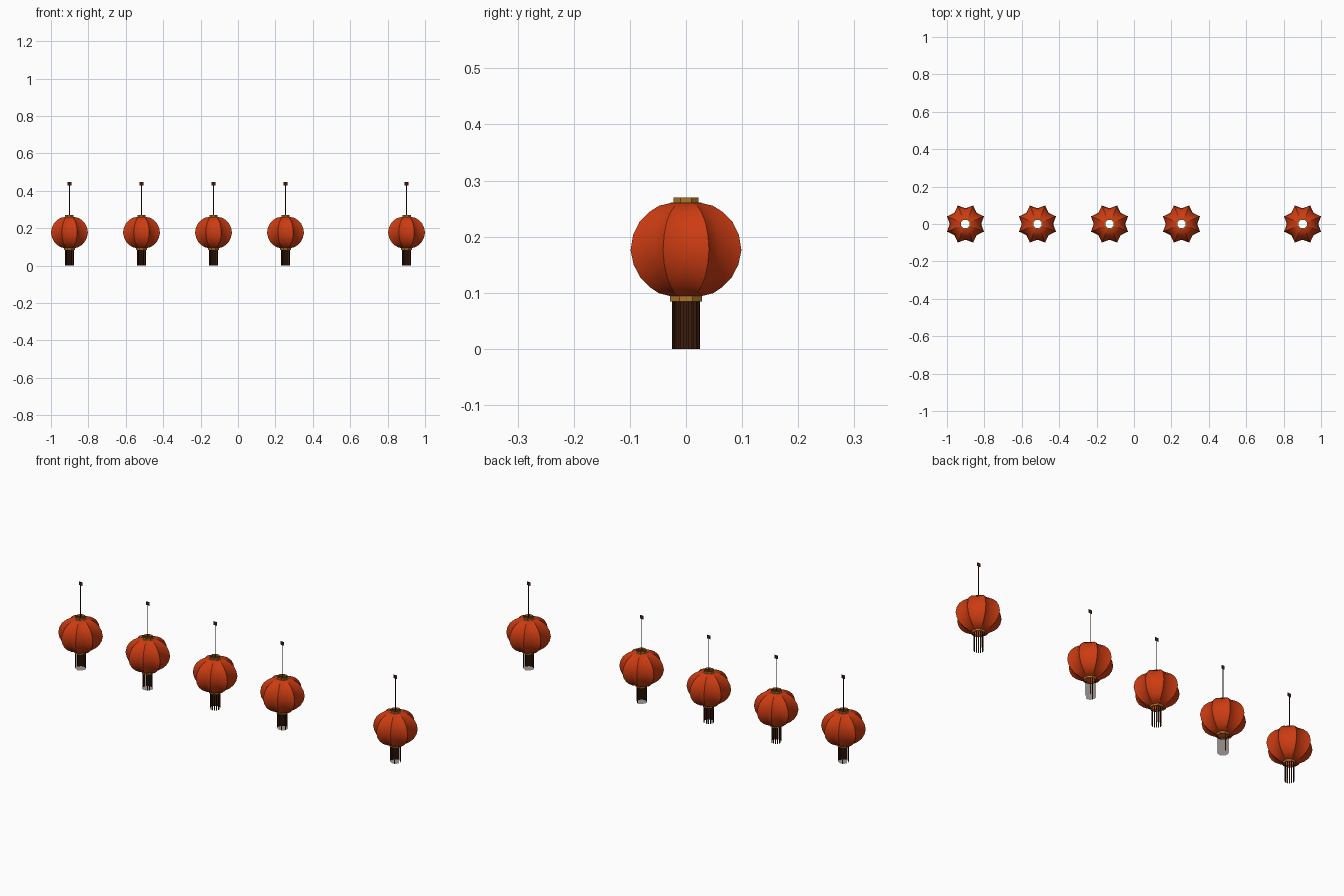
import bpy, bmesh, math

if "Cube" in bpy.data.objects:
    bpy.data.objects.remove(bpy.data.objects["Cube"])


def material(name, rgb):
    m = bpy.data.materials.new(name)
    m.diffuse_color = (*rgb, 1)
    m.use_nodes = True
    m.node_tree.nodes["Principled BSDF"].inputs["Base Color"].default_value = m.diffuse_color
    return m


RED = material("red_fabric", (0.60, 0.045, 0.006))
GOLD = material("dull_gold", (0.42, 0.18, 0.022))
BROWN = material("dark_brown", (0.045, 0.012, 0.004))


def finish(bm, name, mat, x):
    me = bpy.data.meshes.new(name)
    bm.to_mesh(me)
    bm.free()
    me.materials.append(mat)
    ob = bpy.data.objects.new(name, me)
    ob.location.x = x
    bpy.context.collection.objects.link(ob)


def loft(bm, rings, sides, turn):
    """Open skin through rings of (ridge radius, valley radius, z)."""
    loops = []
    for ridge, valley, z in rings:
        loop = []
        for i in range(sides):
            a = turn + math.tau * i / sides
            r = valley if i % 2 else ridge
            loop.append(bm.verts.new((r * math.cos(a), r * math.sin(a), z)))
        loops.append(loop)
    for lo, hi in zip(loops, loops[1:]):
        for i in range(sides):
            j = (i + 1) % sides
            bm.faces.new((lo[i], lo[j], hi[j], hi[i]))
    return loops


def plate(bm, x0, x1, z0, z1):
    bm.faces.new([bm.verts.new((x, 0, z)) for x, z in
                  ((x0, z0), (x1, z0), (x1, z1), (x0, z1))])


TURN = math.pi / 8
BODY = [(0.030, 0.028, 0.094), (0.052, 0.043, 0.099), (0.070, 0.057, 0.110),
        (0.088, 0.070, 0.127), (0.101, 0.080, 0.150), (0.107, 0.084, 0.176),
        (0.102, 0.081, 0.203), (0.090, 0.072, 0.226), (0.071, 0.058, 0.244),
        (0.052, 0.043, 0.255), (0.029, 0.027, 0.260)]


def lantern(x):
    # eight-ribbed fabric body, creased along the ribs
    bm = bmesh.new()
    loops = loft(bm, BODY, 16, TURN)
    for f in bm.faces:
        f.smooth = True
    ribs = {v for loop in loops for v in loop[::2]}
    for e in bm.edges:
        if e.verts[0] in ribs and e.verts[1] in ribs:
            e.smooth = False
    finish(bm, "lantern_body", RED, x)

    # open collars above and below
    bm = bmesh.new()
    loft(bm, [(r, r, z) for r, z in ((0.030, 0.257), (0.030, 0.261),
                                     (0.0245, 0.261), (0.0245, 0.270))], 8, TURN)
    finish(bm, "top_collar", GOLD, x)
    bm = bmesh.new()
    loft(bm, [(r, r, z) for r, z in ((0.0255, 0.084), (0.031, 0.084),
                                     (0.031, 0.095))], 8, TURN)
    finish(bm, "bottom_collar", GOLD, x)

    # ring of flat fringe strips
    bm = bmesh.new()
    n, r = 16, 0.025
    for i in range(n):
        a = math.tau * (i + 0.25) / n
        h = math.tau / n * 0.27
        pts = [(a - h, 0), (a + h, 0), (a + h, 0.086), (a - h, 0.086)]
        bm.faces.new([bm.verts.new((r * math.cos(t), r * math.sin(t), z))
                      for t, z in pts])
    finish(bm, "fringe", BROWN, x)

    # flat cord with a small tab at its top
    bm = bmesh.new()
    plate(bm, -0.002, 0.002, 0.262, 0.430)
    plate(bm, -0.010, 0.010, 0.429, 0.448)
    finish(bm, "hanging_cord", BROWN, x)


for x in (-0.901, -0.516, -0.131, 0.254, 0.901):
    lantern(x)
